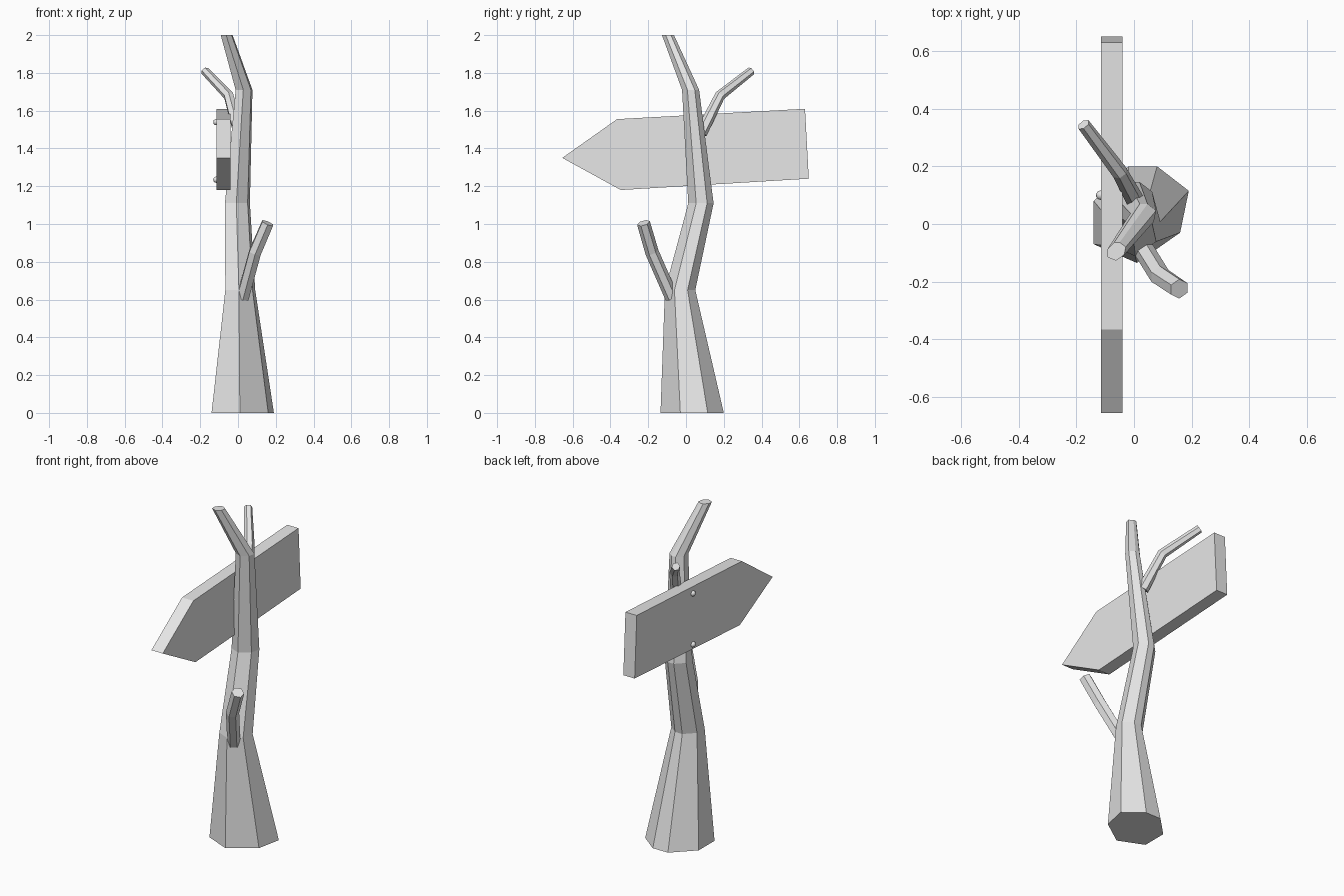
import bpy, bmesh, math
from mathutils import Vector

cube = bpy.data.objects.get("Cube")
if cube:
    bpy.data.objects.remove(cube, do_unlink=True)

# One flat grey for everything
grey = bpy.data.materials.new("light_grey")
grey.use_nodes = True
grey.diffuse_color = (0.8, 0.8, 0.8, 1)
grey.node_tree.nodes["Principled BSDF"].inputs["Base Color"].default_value = (0.8, 0.8, 0.8, 1)


def finish(name, bm):
    bmesh.ops.recalc_face_normals(bm, faces=bm.faces[:])
    mesh = bpy.data.meshes.new(name)
    bm.to_mesh(mesh)
    bm.free()
    mesh.materials.append(grey)
    obj = bpy.data.objects.new(name, mesh)
    bpy.context.collection.objects.link(obj)
    return obj


def loft(name, rings):
    """Skin a list of equally sized point rings and cap both ends."""
    bm = bmesh.new()
    loops = [[bm.verts.new(p) for p in ring] for ring in rings]
    n = len(loops[0])
    for a, b in zip(loops, loops[1:]):
        for i in range(n):
            j = (i + 1) % n
            bm.faces.new((a[i], a[j], b[j], b[i]))
    bm.faces.new(loops[0][::-1])
    bm.faces.new(loops[-1])
    return finish(name, bm)


# Trunk: uneven seven-sided outline, scaled and shifted up the bends
outline = [(.165, .08), (.055, .165), (-.045, .165), (-.165, .045),
           (-.165, -.105), (-.015, -.17), (.135, -.065)]
levels = [(.025, .035, 0, 1), (.012, -.03, .65, .48), (-.003, .08, 1.11, .4),
          (.032, .025, 1.71, .27), (-.06, -.095, 2, .19)]
loft("trunk", [[(cx + x * s, cy + y * s, z) for x, y in outline]
               for cx, cy, z, s in levels])


# Branches: six-sided tapering tubes along bent paths
def branch(name, path, radii):
    pts = [Vector(p) for p in path]
    rings = []
    for i, p in enumerate(pts):
        d = (pts[min(i + 1, len(pts) - 1)] - pts[max(i - 1, 0)]).normalized()
        u = d.cross(Vector((1, 0, 0))).normalized()
        v = d.cross(u)
        rings.append([p + radii[i] * (u * math.cos(k * math.pi / 3) + v * math.sin(k * math.pi / 3))
                      for k in range(6)])
    return loft(name, rings)


branch("lower_branch", [(.025, -.075, .61), (.09, -.18, .85), (.157, -.225, 1.005)],
       [.036, .036, .035])
branch("upper_branch", [(.005, .08, 1.48), (-.05, .18, 1.68), (-.175, .345, 1.81)],
       [.032, .028, .023])

# Arrow board
arrow = [(-.655, 1.35), (-.345, 1.18), (.65, 1.24), (.63, 1.61), (-.365, 1.555)]
loft("arrow_board", [[(x, y, z) for y, z in arrow] for x in (-.115, -.04)])

# Nail heads
for label, z in (("upper", 1.54), ("lower", 1.235)):
    bm = bmesh.new()
    bmesh.ops.create_icosphere(bm, subdivisions=2, radius=.017)
    nail = finish(label + "_nail", bm)
    nail.location = (-.115, .1, z)
    for face in nail.data.polygons:
        face.use_smooth = True
